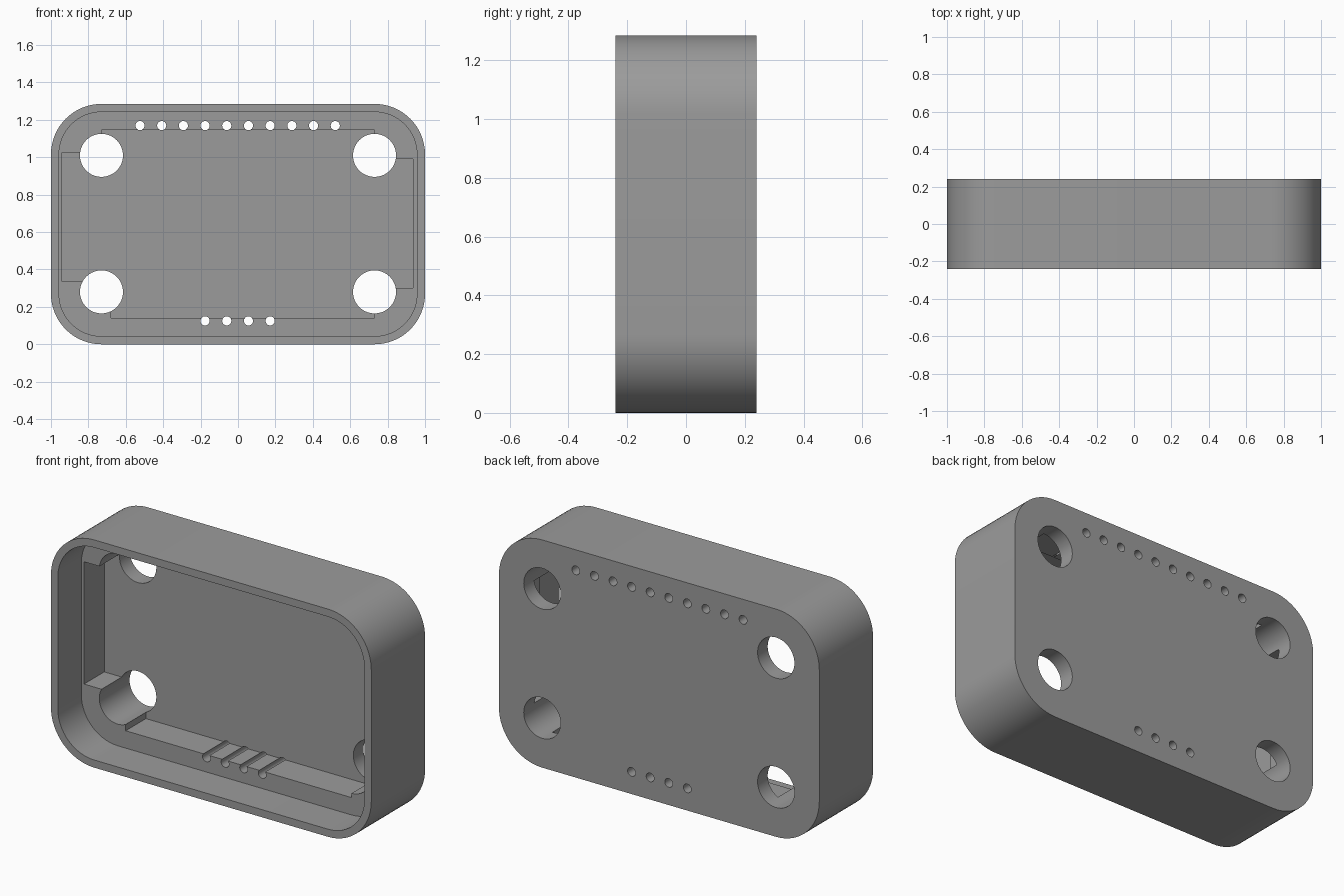
import bpy, bmesh, math

if "Cube" in bpy.data.objects:
    bpy.data.objects.remove(bpy.data.objects["Cube"])

W, H, D = 2.0, 1.285, 0.48      # overall width, height, depth
WALL, RADIUS = 0.043, 0.27      # rim thickness, outer corner radius
SHELF_Y, FLOOR_Y = -0.03, 0.15  # depth of the shelf and of the pocket floor


def rounded_rect(inset, steps=16):
    """Outline in x/z of the case, moved inwards by inset."""
    r = RADIUS - inset
    cx, cz = W / 2 - RADIUS, H / 2 - RADIUS
    points = []
    for i, (sx, sz) in enumerate([(1, 1), (-1, 1), (-1, -1), (1, -1)]):
        for k in range(steps + 1):
            a = math.radians(90) * (i + k / steps)
            points.append((sx * cx + r * math.cos(a),
                           H / 2 + sz * cz + r * math.sin(a)))
    return points


def circle(x, z, r, steps):
    return [(x + r * math.cos(math.tau * k / steps),
             z + r * math.sin(math.tau * k / steps)) for k in range(steps)]


def extrude(name, outlines, y0, y1):
    """Solid made of x/z outlines extruded from y0 to y1."""
    bm = bmesh.new()
    for pts in outlines:
        front = [bm.verts.new((x, y0, z)) for x, z in pts]
        back = [bm.verts.new((x, y1, z)) for x, z in pts]
        bm.faces.new(front)
        bm.faces.new(back[::-1])
        n = len(pts)
        for i in range(n):
            j = (i + 1) % n
            bm.faces.new((front[j], front[i], back[i], back[j]))
    bmesh.ops.recalc_face_normals(bm, faces=bm.faces)
    mesh = bpy.data.meshes.new(name)
    bm.to_mesh(mesh)
    bm.free()
    obj = bpy.data.objects.new(name, mesh)
    bpy.context.collection.objects.link(obj)
    return obj


# Case body
case = extrude("case", [rounded_rect(0)], -D / 2, D / 2)

# Wide front recess, leaving a thin rim
recess = extrude("recess_cutter", [rounded_rect(WALL)], -0.4, SHELF_Y)

# Deeper pocket with notched corners around the corner holes
pocket_outline = [
    (-0.68, 0.141), (0.73, 0.141), (0.73, 0.30), (0.935, 0.30),
    (0.935, 0.99), (0.73, 0.99), (0.73, 1.145), (-0.73, 1.145),
    (-0.73, 1.025), (-0.94, 1.025), (-0.94, 0.335), (-0.68, 0.335)]
pocket = extrude("pocket_cutter", [pocket_outline], -0.3, FLOOR_Y)

# Corner holes and the two rows of pin holes
holes = [circle(x, z, 0.115, 64) for x in (-0.73, 0.73) for z in (0.28, 1.01)]
holes += [circle(-0.524 + 0.116 * i, 1.169, 0.0245, 24) for i in range(10)]
holes += [circle(-0.176 + 0.116 * i, 0.125, 0.0245, 24) for i in range(4)]
drill = extrude("hole_cutter", holes, -0.35, 0.4)

# Cut the case and remove the cutters
for cutter in (recess, pocket, drill):
    cutter.hide_render = True
    mod = case.modifiers.new(cutter.name, "BOOLEAN")
    mod.operation = "DIFFERENCE"
    mod.solver = "EXACT"
    mod.object = cutter
bpy.context.view_layer.update()
graph = bpy.context.evaluated_depsgraph_get()
result = bpy.data.meshes.new_from_object(case.evaluated_get(graph))
case.modifiers.clear()
case.data = result
for cutter in (recess, pocket, drill):
    bpy.data.objects.remove(cutter)

# Grey plastic
grey = bpy.data.materials.new("grey plastic")
grey.diffuse_color = (0.33, 0.33, 0.33, 1)
grey.use_nodes = True
grey.node_tree.nodes["Principled BSDF"].inputs["Base Color"].default_value = grey.diffuse_color
case.data.materials.clear()
case.data.materials.append(grey)

bpy.context.view_layer.objects.active = case
case.select_set(True)
bpy.ops.object.shade_smooth_by_angle(angle=math.radians(30))
